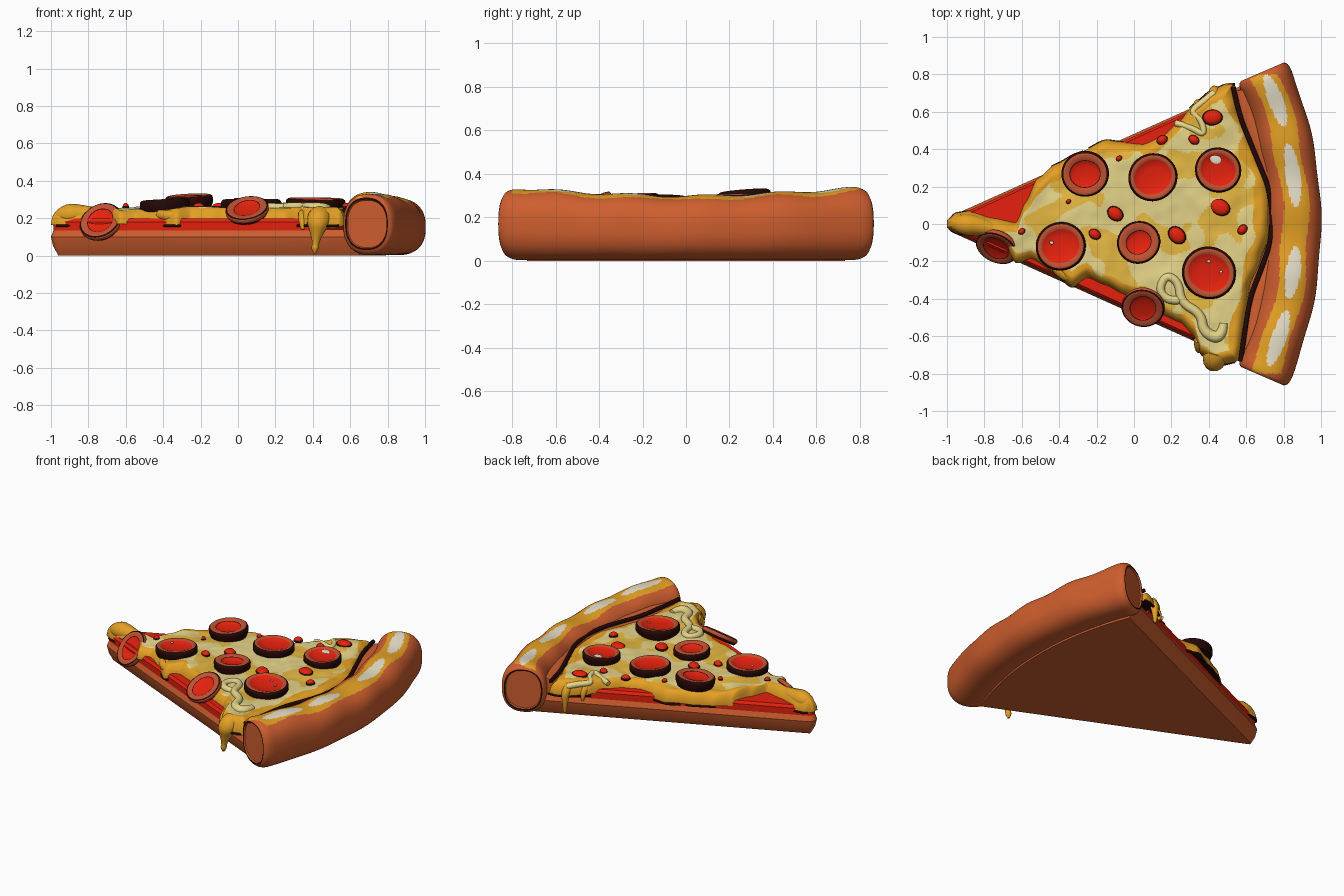
import bpy, bmesh, math, random
from mathutils import Vector, noise

if "Cube" in bpy.data.objects:
    bpy.data.objects.remove(bpy.data.objects["Cube"])

random.seed(4)

def colour(name, *rgb):
    m = bpy.data.materials.new(name)
    m.diffuse_color = [((c / 255 + .055) / 1.055) ** 2.4 for c in rgb] + [1]
    m.use_nodes = True
    m.node_tree.nodes["Principled BSDF"].inputs["Base Color"].default_value = m.diffuse_color
    return m

MATS = [colour("crust brown", 206, 94, 46), colour("golden brown", 228, 160, 36),
        colour("yellow cheese", 230, 184, 66), colour("pale cheese", 230, 212, 136),
        colour("cream", 234, 226, 204), colour("sauce red", 234, 34, 14),
        colour("pepperoni brown", 192, 82, 50), colour("charred black", 36, 8, 5)]
CRUST, GOLD, YELLOW, PALE, CREAM, RED, PEPP, BLACK = range(8)

def finish(bm, name, angle=40):
    bmesh.ops.recalc_face_normals(bm, faces=bm.faces)
    me = bpy.data.meshes.new(name)
    bm.to_mesh(me)
    bm.free()
    for m in MATS:
        me.materials.append(m)
    ob = bpy.data.objects.new(name, me)
    bpy.context.collection.objects.link(ob)
    bpy.ops.object.select_all(action='DESELECT')
    ob.select_set(True)
    bpy.context.view_layer.objects.active = ob
    bpy.ops.object.shade_smooth_by_angle(angle=math.radians(angle))

def loft(rings, mat):
    # skin closed rings of points; mat(i, face centre) picks the colour
    bm = bmesh.new()
    rings = [[bm.verts.new(p) for p in ring] for ring in rings]
    n = len(rings[0])
    for i, (a, b) in enumerate(zip(rings, rings[1:])):
        for j in range(n):
            f = bm.faces.new((a[j], a[(j + 1) % n], b[(j + 1) % n], b[j]))
            f.material_index = mat(i, f.calc_center_median())
    for i, k in ((0, 0), (len(rings) - 2, -1)):
        f = bm.faces.new(rings[k])
        f.material_index = mat(i, f.calc_center_median())
    return bm

def nz(x, y, s, seed=0):
    return noise.noise(Vector((x * s, y * s, seed * 7.3 + .37)))

def table(pts, x):
    # eased interpolation, gives a lumpy outline
    for (a, p), (b, q) in zip(pts, pts[1:]):
        if x <= b:
            t = max(0, (x - a) / (b - a))
            return p + (q - p) * (.5 * t + .5 * t * t * (3 - 2 * t))
    return pts[-1][1]

# ---- flat wedge layers: dough and sauce
CX, HALF = -1.2, math.radians(24.2)

def wedge(z, k, length):
    r, a0 = .05 - k, math.pi / 2 + HALF
    tip = [a0 + (2 * math.pi - 2 * a0) * i / 10 for i in range(11)]
    pts = [(-.95 + r * math.cos(a), r * math.sin(a), z) for a in tip]
    ex = pts[-1][0] + length * math.cos(HALF)
    ey = pts[-1][1] - length * math.sin(HALF)
    rad, end = math.hypot(ex - CX, ey), math.atan2(ey, ex - CX)
    arc = [end * (1 - i / 12) for i in range(25)]
    return pts + [(CX + rad * math.cos(a), rad * math.sin(a), z) for a in arc]

finish(loft([wedge(z, k, 1.76) for z, k in ((0, .04), (.05, .012), (.1, 0), (.14, .016))],
            lambda i, c: CRUST), "dough_base", 25)
finish(loft([wedge(z, k, 1.54) for z, k in ((.13, .014), (.18, .012), (.198, .025))],
            lambda i, c: RED), "tomato_sauce", 20)

# ---- crust roll swept on an arc, with golden top band and cream blisters
N, M, END = 240, 120, math.radians(23.3)
SPOTS = [(.66, .14), (.26, .17), (-.26, .14), (-.61, .15)]
stations = [(-END + 2 * END * i / N, 1) for i in range(N + 1)]
for d, s in ((.0006, .84), (.0006, .79), (-.004, .76), (-.004, .3)):
    stations = [(-END - d, s)] + stations + [(END + d, s)]
rings = []
for a, s in stations:
    edge = (END - abs(a)) * 2.05
    if s == 1 and edge < .06:
        s = .85 + .15 * math.sqrt(max(0, 1 - (1 - edge / .06) ** 2))
    top = .295 + .04 * (abs(a) / END) ** 1.5 + .006 * math.sin(a * 38)
    w = .145 + .004 * math.sin(a * 31 + 1)
    ring = []
    for j in range(M):
        c, q = math.cos(2 * math.pi * j / M), math.sin(2 * math.pi * j / M)
        r = 2.055 + s * w * math.copysign(abs(c) ** .85, c)
        z = top / 2 + .003 + s * (top / 2) * math.copysign(abs(q) ** .82, q)
        ring.append((CX + r * math.cos(a), r * math.sin(a), z))
    rings.append(ring)

def crust_paint(i, c):
    off, e = math.hypot(c.x - CX, c.y) - 2.055, min(1, abs(c.y) / .75)
    wob = .01 * math.sin(c.y * 13)
    if i in (2, len(rings) - 4):
        return BLACK
    if 3 < i < len(rings) - 6 and c.z > .17 and abs(c.y) < .8:
        if any(((c.y - y) / l) ** 2 + ((off - .012) / .039) ** 2 < 1 for y, l in SPOTS):
            return CREAM
        if -.058 - .012 * e + wob < off < .078 + wob:
            return GOLD
    return CRUST

finish(loft(rings, crust_paint), "crust_roll", 50)

# ---- melted cheese sheet with lumpy outline
UP = [(-1, .02), (-.95, .06), (-.88, .07), (-.75, .035), (-.63, .01), (-.58, .12), (-.52, .24),
      (-.42, .32), (-.3, .38), (-.15, .45), (-.07, .44), (.05, .43), (.15, .47), (.23, .54),
      (.33, .65), (.42, .72), (.5, .75), (.62, .75)]
LO = [(-1, -.02), (-.95, -.05), (-.85, -.07), (-.7, -.1), (-.63, -.21), (-.55, -.19), (-.42, -.27),
      (-.33, -.34), (-.25, -.29), (-.15, -.33), (-.05, -.38), (.05, -.42), (.15, -.49), (.25, -.53),
      (.32, -.6), (.36, -.7), (.45, -.76), (.54, -.74), (.62, -.66)]
EDGE = [(-.75, .57), (-.6, .59), (-.4, .62), (-.25, .68), (-.1, .73), (.05, .74), (.2, .72),
        (.3, .68), (.45, .62), (.6, .56), (.75, .53)]
bm = bmesh.new()
NU, NV, grid = 200, 150, []
for i in range(NU + 1):
    u = .6 * i / NU + .2 * (1 - math.cos(math.pi * i / NU))
    row = []
    for j in range(NV + 1):
        v = (1 - math.cos(math.pi * j / NV)) / 2
        right = table(EDGE, -.75 + 1.5 * v)
        x = -1 + u * (right + 1)
        lo, up = table(LO, x), table(UP, x)
        y = lo + (up - lo) * v
        d = max(0, min(y - lo, up - y, (1 - u) * (right + 1), x + 1))
        k = math.sqrt(max(0, 1 - (1 - min(d / .065, 1)) ** 2))
        base = .165 + .025 * nz(x, y, 6, 2)
        top = .254 + .014 * nz(x, y, 5) + .006 * nz(x, y, 14, 1)
        row.append((bm.verts.new((x, y, base + (top - base) * k)), d))
    grid.append(row)
for i in range(NU):
    for j in range(NV):
        q = (grid[i][j], grid[i + 1][j], grid[i + 1][j + 1], grid[i][j + 1])
        f = bm.faces.new([p[0] for p in q])
        c, d = f.calc_center_median(), sum(p[1] for p in q) / 4
        n = nz(c.x, c.y, 5, 5) + .4 * nz(c.x, c.y, 11, 6)
        m = PALE if n < .08 else YELLOW
        if d < .065 + .06 * nz(c.x, c.y, 7, 8) or c.x < -.72:
            m = GOLD
        f.material_index = m
loop = [r[0][0] for r in grid] + [p[0] for p in grid[-1][1:]] \
    + [r[-1][0] for r in grid[-2::-1]] + [p[0] for p in grid[0][-2:0:-1]]
bm.faces.new(loop).material_index = BLACK
finish(bm, "melted_cheese", 80)

# ---- strands, drips and dark seams, as tapered curves
def strand(name, width, mat, pts):
    cu = bpy.data.curves.new(name, 'CURVE')
    cu.dimensions, cu.use_fill_caps = '3D', True
    cu.bevel_depth, cu.bevel_resolution, cu.resolution_u = width, 4, 6
    sp = cu.splines.new('NURBS')
    sp.points.add(len(pts) - 1)
    for p, (x, y, z, r) in zip(sp.points, pts):
        p.co, p.radius = (x, y, z, 1), r
    sp.order_u, sp.use_endpoint_u = 3, True
    cu.materials.append(MATS[mat])
    bpy.context.collection.objects.link(bpy.data.objects.new(name, cu))

strand("crust_seam", .013, BLACK, [(x, y * .98, .243, 1) for y, x in EDGE])
strand("crust_lip", .065, CRUST, [(x + .055, y * .96, .185, 1) for y, x in EDGE])
for i, (a, b) in enumerate(((-.97, -.84), (-.44, -.27), (-.24, -.04), (.3, .54))):
    xs = [a + (b - a) * k / 8 for k in range(9)]
    strand(f"front_shadow_seam_{i}", .008, BLACK, [(x, table(LO, x) + .004, .16, 1) for x in xs])
    strand(f"back_shadow_seam_{i}", .008, BLACK, [(x, table(UP, x) - .004, .16, 1) for x in xs])
strand("front_drip", .04, GOLD, [(.44, -.68, .21, 1.5), (.43, -.73, .19, 1.8), (.42, -.74, .12, .9),
                                 (.415, -.745, .06, .4), (.41, -.745, .035, .55), (.41, -.745, .01, .15)])
strand("front_drip_side", .03, GOLD, [(.35, -.62, .22, 1), (.35, -.67, .19, 1), (.345, -.68, .14, .3)])
strand("back_drip", .032, GOLD, [(.43, .66, .22, 1), (.43, .71, .2, 1), (.43, .72, .12, .6), (.43, .72, .05, .3)])
strand("back_drip_side", .028, GOLD, [(.34, .6, .22, 1), (.34, .65, .2, 1), (.34, .655, .13, .3)])
strand("front_bulge", .032, GOLD, [(-.42, -.23, .22, .8), (-.35, -.31, .205, 1.2), (-.27, -.27, .21, .6)])
strand("tip_bulge", .045, GOLD, [(-.965, 0, .205, .7), (-.92, 0, .22, 1.4), (-.82, -.01, .22, 1.1), (-.7, -.04, .22, .6)])
strand("pale_squiggle_front", .022, PALE, [
    (.27, -.4, .255, 1), (.2, -.42, .258, 1), (.13, -.36, .26, 1), (.17, -.27, .26, 1), (.24, -.31, .26, 1),
    (.25, -.42, .26, 1.1), (.36, -.48, .26, 1.1), (.37, -.58, .255, 1.3), (.47, -.62, .25, 1.5), (.48, -.53, .25, 1)])
strand("pale_squiggle_back", .017, PALE, [
    (.22, .54, .235, 1), (.3, .52, .25, 1), (.38, .47, .255, 1), (.36, .56, .25, 1), (.3, .6, .24, 1),
    (.38, .66, .235, 1.2), (.43, .7, .22, 1.2)])

# ---- pepperoni slices: charred wall, brown rim, red dished middle
def pepperoni(name, x, y, z, r, normal, middle, wall=BLACK):
    prof = [(.9, -.028), (.99, 0), (1, .025), (.98, .034), (.91, .041), (.84, .043),
            (middle + .03, .036), (middle, .033), (.4, .025), (.05, .024)]
    mats = [BLACK, wall, wall, BLACK, PEPP, PEPP, BLACK if middle < .65 else RED, RED, RED]
    rot = Vector((0, 0, 1)).rotation_difference(Vector(normal).normalized()).to_matrix()
    thin, ph, rings = .6 if wall == PEPP else 1, random.random() * 6, []
    for k, (pr, pz) in enumerate(prof):
        ring = []
        for i in range(48):
            a = math.pi * i / 24
            q = pr * r * (1 + (.02 if k < 6 else .06) * math.sin(2 * a + ph))
            ring.append(rot @ Vector((q * math.cos(a), q * math.sin(a), pz * thin)) + Vector((x, y, z)))
        rings.append(ring)
    finish(loft(rings, lambda i, c: mats[i]), name, 50)

slices = [(-.26, .27, .28, .125, (-.05, -.08, 1), .6), (.1, .25, .262, .13, (.03, 0, 1), .7),
          (.45, .29, .262, .122, (0, -.05, 1), .69), (-.39, -.12, .257, .132, (-.05, .02, 1), .68),
          (.025, -.1, .257, .115, (0, .04, 1), .55), (.4, -.26, .262, .143, (.03, -.05, 1), .7),
          (.05, -.44, .237, .118, (-.12, -.5, .8), .6, PEPP), (-.73, -.115, .175, .12, (-.33, -.73, .65), .62, PEPP)]
for i, s in enumerate(slices):
    pepperoni(f"pepperoni_{i + 1}", *s)

# ---- little red pepper pieces on dark pads, and cream flecks
bits = [(.15, .45, .028), (.32, .45, .028), (.42, .57, .05), (.46, .09, .052), (-.1, .055, .042), (.23, -.06, .048),
        (-.21, -.055, .031), (.58, -.03, .027), (-.6, -.04, .018), (-.08, .35, .016), (-.35, .12, .013)]
flecks = [(.435, .35, .034), (-.44, -.1, .012), (.4, -.2, .01), (.465, -.255, .01)]
for i, (x, y, r) in enumerate(bits + flecks):
    bm = bmesh.new()
    a, fleck = random.uniform(-1, 1), i >= len(bits)
    shells = ((1, .004, .036, CREAM),) if fleck else ((1.13, .015, -.002, BLACK), (1, .02, .003, RED))
    for grow, h, dz, m in shells:
        new = bmesh.ops.create_uvsphere(bm, u_segments=16, v_segments=8, radius=1)["verts"]
        for v in new:
            px, py = v.co.x * r * grow, v.co.y * r * grow * .78
            v.co = (x + px * math.cos(a) - py * math.sin(a), y + px * math.sin(a) + py * math.cos(a),
                    .259 + dz + v.co.z * h)
        for f in {f for v in new for f in v.link_faces}:
            f.material_index = m
    finish(bm, f"cream_fleck_{i}" if fleck else f"pepper_bit_{i + 1}", 60)
